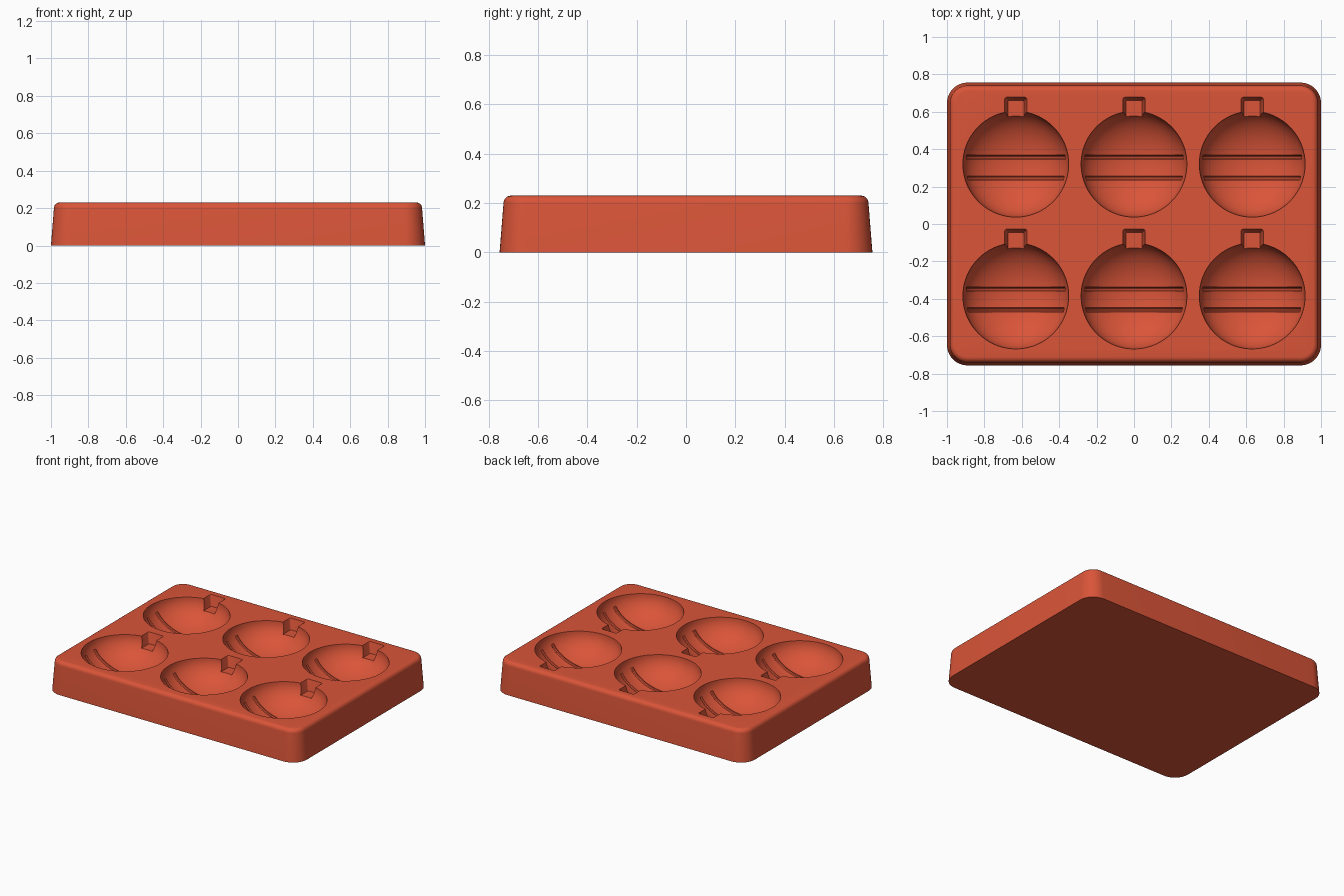
import bpy, bmesh, math
from mathutils import Vector

cube = bpy.data.objects.get("Cube")
if cube:
    bpy.data.objects.remove(cube, do_unlink=True)

HEIGHT = 0.23
BOWL_R, BOWL_DEPTH = 0.283, 0.18

red = bpy.data.materials.new("terracotta red")
red.use_nodes = True
red.diffuse_color = (0.70, 0.09, 0.04, 1)
red.node_tree.nodes["Principled BSDF"].inputs["Base Color"].default_value = (0.70, 0.09, 0.04, 1)

cutters = bpy.data.collections.new("cavity cutters")
bpy.context.scene.collection.children.link(cutters)


def loft(name, rings, collection):
    """Skin a list of closed point rings into a capped solid."""
    bm = bmesh.new()
    loops = [[bm.verts.new(p) for p in ring] for ring in rings]
    n = len(loops[0])
    for a, b in zip(loops, loops[1:]):
        for i in range(n):
            j = (i + 1) % n
            bm.faces.new((a[i], a[j], b[j], b[i]))
    bm.faces.new(loops[0][::-1])
    bm.faces.new(loops[-1])
    bmesh.ops.recalc_face_normals(bm, faces=bm.faces)
    mesh = bpy.data.meshes.new(name)
    bm.to_mesh(mesh)
    bm.free()
    mesh.materials.append(red)
    obj = bpy.data.objects.new(name, mesh)
    collection.objects.link(obj)
    return obj


def rounded_rect(hx, hy, r, z, cx=0, cy=0, steps=10):
    pts = []
    for k, (sx, sy) in enumerate([(1, 1), (-1, 1), (-1, -1), (1, -1)]):
        for i in range(steps + 1):
            a = math.pi / 2 * (k + i / steps)
            pts.append((cx + sx * (hx - r) + r * math.cos(a),
                        cy + sy * (hy - r) + r * math.sin(a), z))
    return pts


# Tray block: drafted sides and a rounded top edge
FILLET = 0.03
rings = [rounded_rect(1.0, 0.756, 0.11, 0)]
for i in range(7):
    a = math.pi / 2 * i / 6
    inset = 0.016 + FILLET * (1 - math.cos(a))
    z = HEIGHT - FILLET + FILLET * math.sin(a)
    rings.append(rounded_rect(1 - inset, 0.756 - inset, 0.11 - inset, z))
tray = loft("mould_tray", rings, bpy.context.scene.collection)


def bowl(cx, cy):
    bm = bmesh.new()
    bmesh.ops.create_uvsphere(bm, u_segments=72, v_segments=36, radius=1)
    bmesh.ops.scale(bm, vec=(BOWL_R, BOWL_R, BOWL_DEPTH), verts=bm.verts)
    bmesh.ops.translate(bm, vec=(cx, cy, HEIGHT), verts=bm.verts)
    mesh = bpy.data.meshes.new("bowl_cutter")
    bm.to_mesh(mesh)
    bm.free()
    mesh.materials.append(red)
    cutters.objects.link(bpy.data.objects.new("bowl_cutter", mesh))


def band(cx, cy, dy, radius=0.012):
    """Thin round groove following the bowl surface across its width."""
    k = math.sqrt(1 - (dy / BOWL_R) ** 2)
    rings = []
    for i in range(41):
        t = math.radians(20 + 140 * i / 40)
        c = Vector((cx + BOWL_R * k * math.cos(t), cy + dy,
                    HEIGHT - BOWL_DEPTH * k * math.sin(t)))
        out = Vector((BOWL_DEPTH * math.cos(t), 0, -BOWL_R * math.sin(t))).normalized()
        rings.append([c + radius * (math.cos(a) * out + math.sin(a) * Vector((0, 1, 0)))
                      for a in (math.tau * j / 10 for j in range(10))])
    loft("band_cutter", rings, cutters)


def neck(cx, cy):
    """Tapered square pocket above the bowl for the hanging cap."""
    y = cy + 0.29
    loft("neck_cutter", [
        rounded_rect(0.043, 0.05, 0.008, HEIGHT - 0.075, cx, y, 3),
        rounded_rect(0.06, 0.068, 0.012, HEIGHT, cx, y, 3),
        rounded_rect(0.06, 0.068, 0.012, HEIGHT + 0.05, cx, y, 3)], cutters)


# Six cavities in two rows
for cx in (-0.632, 0, 0.632):
    for cy in (-0.385, 0.32):
        bowl(cx, cy)
        neck(cx, cy)
        for dy in (0.037, -0.074):
            band(cx, cy, dy)

cut = tray.modifiers.new("cavities", "BOOLEAN")
cut.operation = "DIFFERENCE"
cut.operand_type = "COLLECTION"
cut.collection = cutters
cut.solver = "EXACT"

bpy.ops.object.select_all(action="DESELECT")
tray.select_set(True)
bpy.context.view_layer.objects.active = tray
bpy.ops.object.modifier_apply(modifier=cut.name)
for obj in list(cutters.objects):
    bpy.data.objects.remove(obj, do_unlink=True)
bpy.data.collections.remove(cutters)
bpy.ops.object.shade_smooth_by_angle(angle=math.radians(30))
